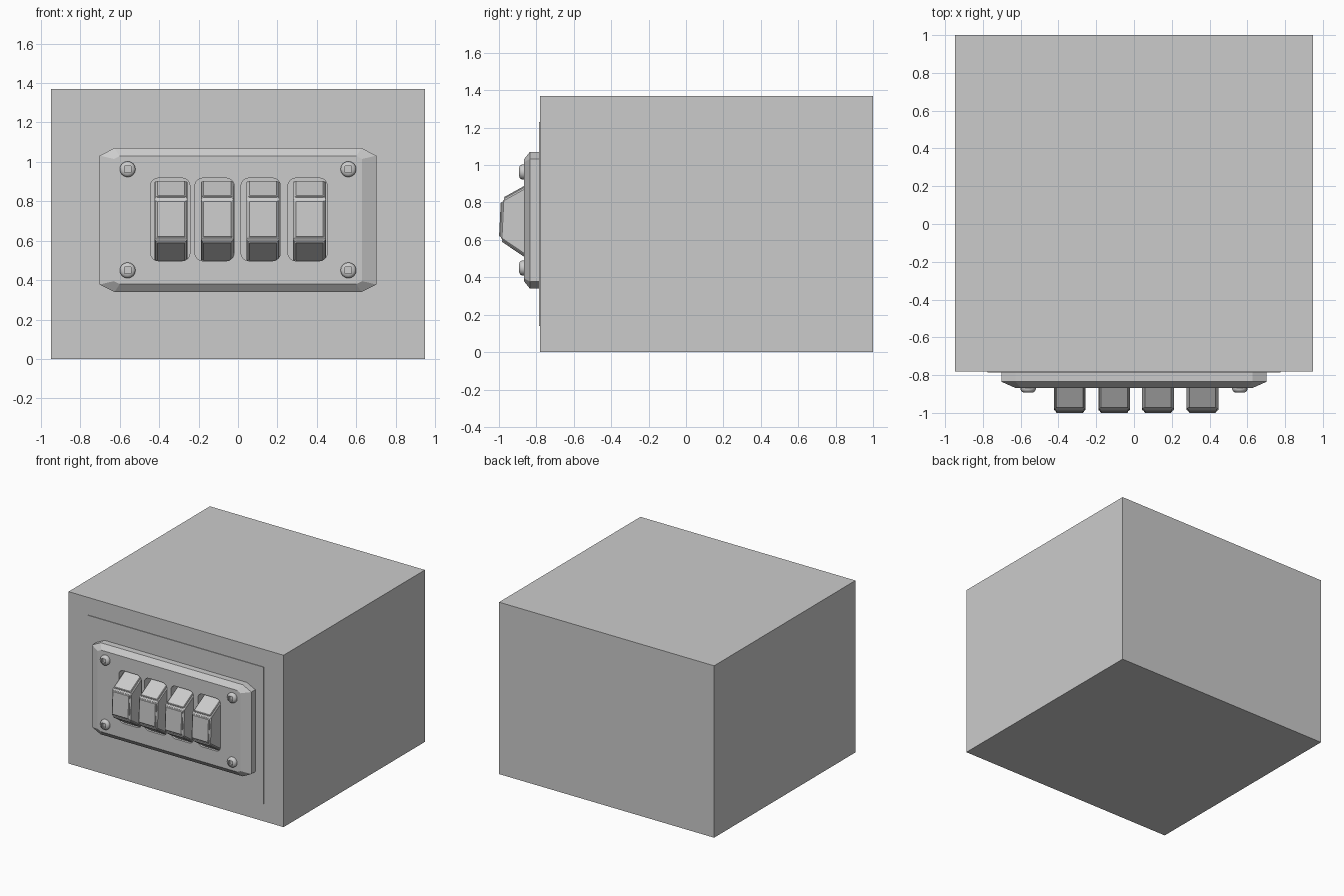
import bpy, bmesh
from math import sin, cos, pi

if "Cube" in bpy.data.objects:
    bpy.data.objects.remove(bpy.data.objects["Cube"])


def make(name, bm):
    bmesh.ops.recalc_face_normals(bm, faces=bm.faces)
    mesh = bpy.data.meshes.new(name)
    bm.to_mesh(mesh)
    bm.free()
    ob = bpy.data.objects.new(name, mesh)
    bpy.context.scene.collection.objects.link(ob)
    return ob


def activate(ob):
    bpy.ops.object.select_all(action='DESELECT')
    bpy.context.view_layer.objects.active = ob
    ob.select_set(True)


def loft(bm, rings):
    """Skin a stack of closed rings and cap both ends."""
    vs = [[bm.verts.new(p) for p in r] for r in rings]
    n = len(vs[0])
    for a, b in zip(vs, vs[1:]):
        for i in range(n):
            bm.faces.new((a[i], a[(i + 1) % n], b[(i + 1) % n], b[i]))
    bm.faces.new(vs[0])
    bm.faces.new(vs[-1])


def box(name, x, y0, y1, z0, z1):
    bm = bmesh.new()
    loft(bm, [[(-x, y, z0), (x, y, z0), (x, y, z1), (-x, y, z1)] for y in (y0, y1)])
    return make(name, bm)


def octagon(hx, hz, cx, cz, y, zc=0.705):
    q = [(hx, hz - cz), (hx - cx, hz), (-hx + cx, hz), (-hx, hz - cz),
         (-hx, -hz + cz), (-hx + cx, -hz), (hx - cx, -hz), (hx, -hz + cz)]
    return [(x, y, zc + z) for x, z in q]


def rounded_rect(xc, zc, hx, hz, r, y, steps=5):
    pts = []
    for k, (sx, sz) in enumerate([(1, 1), (-1, 1), (-1, -1), (1, -1)]):
        for i in range(steps):
            a = pi / 2 * (k + i / (steps - 1))
            pts.append((xc + sx * (hx - r) + r * cos(a), y,
                        zc + sz * (hz - r) + r * sin(a)))
    return pts


# Housing and thin raised front panel
box("housing", 0.948, -0.78, 1.0, 0, 1.37)
box("front_panel", 0.775, -0.785, -0.77, 0.14, 1.23)

# Chamfered switch plate with four rounded openings
bm = bmesh.new()
loft(bm, [octagon(0.702, 0.365, 0.075, 0.038, -0.782),
          octagon(0.702, 0.365, 0.075, 0.038, -0.835),
          octagon(0.63, 0.325, 0.03, 0.015, -0.867)])
plate = make("switch_plate", bm)

bm = bmesh.new()
for x in (-0.344, -0.119, 0.115, 0.353):
    loft(bm, [rounded_rect(x, 0.708, 0.1, 0.21, 0.04, y) for y in (-0.7, -0.95)])
cutter = make("opening_cutter", bm)
cutter.hide_render = True
mod = plate.modifiers.new("openings", 'BOOLEAN')
mod.operation = 'DIFFERENCE'
mod.solver = 'EXACT'
mod.object = cutter
activate(plate)
bpy.ops.object.modifier_apply(modifier=mod.name)
bpy.data.objects.remove(cutter)

# Rocker switches: side profile (y, z) with raised pads on the three front facets
profile = [(-0.775, 0.5), (-0.83, 0.5), (-0.988, 0.607),
           (-0.978, 0.812), (-0.82, 0.9), (-0.775, 0.9)]
for k, x in enumerate((-0.34, -0.105, 0.127, 0.363)):
    bm = bmesh.new()
    loft(bm, [[(x + s * 0.084, y, z) for y, z in profile] for s in (-1, 1)])
    bmesh.ops.recalc_face_normals(bm, faces=bm.faces)
    bm.normal_update()
    pads = [f for f in bm.faces if f.normal.y < -0.3 and abs(f.normal.x) < 0.1]
    bmesh.ops.inset_individual(bm, faces=pads, thickness=0.013)
    bmesh.ops.inset_individual(bm, faces=pads, thickness=0.002, depth=0.012)
    sw = make(f"rocker_switch_{k + 1}", bm)
    bev = sw.modifiers.new("edge", 'BEVEL')
    bev.width = 0.004
    bev.segments = 1

# Domed corner screws with square sockets
N = 16
ANG = [2 * pi * i / N for i in range(N)]
for k, (sx, z) in enumerate([(-1, 0.963), (1, 0.963), (-1, 0.45), (1, 0.45)]):
    x = sx * 0.56
    rings = [[(x + r * cos(a), y, z + r * sin(a)) for a in ANG]
             for r, y in [(0.04, -0.86), (0.04, -0.877), (0.036, -0.885), (0.028, -0.891)]]
    for y in (-0.893, -0.878):
        rings.append([(x + 0.017 * cos(a) / max(abs(cos(a)), abs(sin(a))), y,
                       z + 0.017 * sin(a) / max(abs(cos(a)), abs(sin(a)))) for a in ANG])
    bm = bmesh.new()
    loft(bm, rings)
    screw = make(f"screw_{k + 1}", bm)
    activate(screw)
    bpy.ops.object.shade_smooth_by_angle(angle=0.7)
